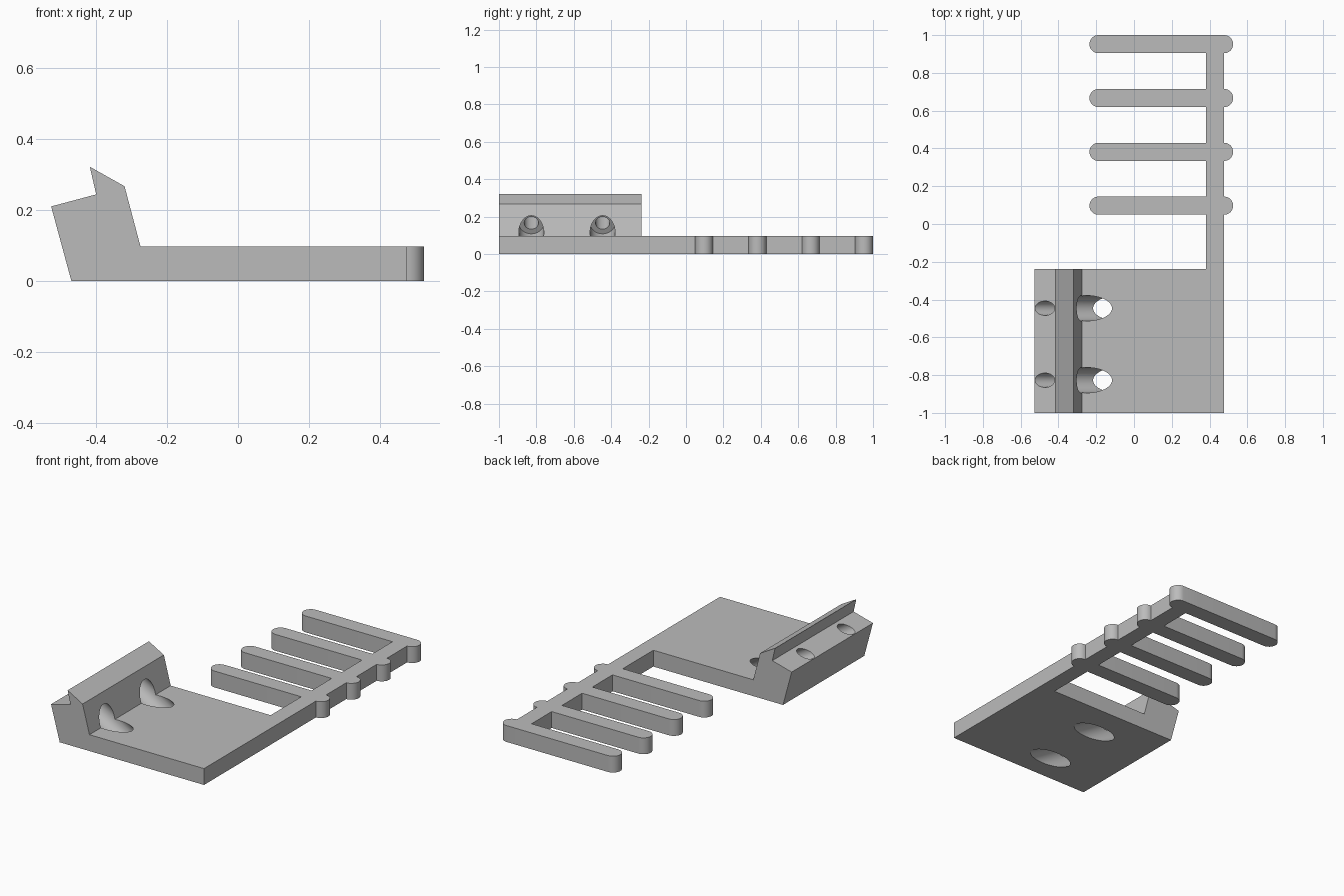
import bpy, bmesh, math
from mathutils import Vector

cube = bpy.data.objects.get("Cube")
if cube:
    bpy.data.objects.remove(cube, do_unlink=True)

grey = bpy.data.materials.new("plain grey")
grey.use_nodes = True
COLOUR = (0.5, 0.5, 0.5, 1)
grey.diffuse_color = COLOUR
grey.node_tree.nodes["Principled BSDF"].inputs["Base Color"].default_value = COLOUR

THICK = 0.097                    # plate and comb thickness
FRONT, BACK = -1.0, -0.238       # plate depth
RAIL_IN, RAIL_OUT = 0.381, 0.477
TIP_X, R = -0.188, 0.048         # finger tip centre and rounding radius
FINGERS = [0.952 - 0.285 * i for i in (3, 2, 1, 0)]


def extrude(name, points, offset):
    """Solid prism from a closed outline, pushed along offset."""
    bm = bmesh.new()
    face = bm.faces.new([bm.verts.new(p) for p in points])
    new = bmesh.ops.extrude_face_region(bm, geom=[face])["geom"]
    bmesh.ops.translate(bm, vec=offset, verts=[v for v in new if isinstance(v, bmesh.types.BMVert)])
    bmesh.ops.recalc_face_normals(bm, faces=bm.faces)
    mesh = bpy.data.meshes.new(name)
    bm.to_mesh(mesh)
    bm.free()
    mesh.materials.append(grey)
    obj = bpy.data.objects.new(name, mesh)
    bpy.context.collection.objects.link(obj)
    return obj


def cylinder(name, start, end, radius):
    axis = end - start
    bpy.ops.mesh.primitive_cylinder_add(vertices=48, radius=radius, depth=axis.length,
                                        location=(start + end) / 2,
                                        rotation=axis.to_track_quat('Z', 'Y').to_euler())
    obj = bpy.context.object
    obj.name = name
    obj.hide_render = True
    obj.data.materials.append(grey)
    return obj


def combine(target, other, operation):
    """Apply a boolean and drop the helper."""
    bpy.context.view_layer.objects.active = target
    mod = target.modifiers.new("combine", 'BOOLEAN')
    mod.operation, mod.object, mod.solver = operation, other, 'EXACT'
    bpy.ops.object.modifier_apply(modifier=mod.name)
    bpy.data.objects.remove(other, do_unlink=True)


def arc(x, y, start):
    """Half circle, counterclockwise from the start angle in degrees."""
    angles = [math.radians(start + 180 * i / 16) for i in range(17)]
    return [(x + R * math.cos(a), y + R * math.sin(a), 0) for a in angles]


# Plate with the leaning, lipped block at its side
profile = [(-0.47, 0), (-0.527, 0.21), (-0.4, 0.244), (-0.418, 0.322),
           (-0.32, 0.267), (-0.275, THICK), (RAIL_OUT, THICK), (RAIL_OUT, 0)]
bracket = extrude("bracket", [(x, FRONT, z) for x, z in profile], (0, BACK - FRONT, 0))

# Rail with rounded fingers, traced as one outline
outline = [(RAIL_IN, BACK - 0.1, 0), (RAIL_OUT, BACK - 0.1, 0)]
for y in FINGERS:
    outline += arc(RAIL_OUT, y, -90)
for y in reversed(FINGERS):
    outline += [(RAIL_IN, y + R, 0)] + arc(TIP_X, y, 90) + [(RAIL_IN, y - R, 0)]
combine(bracket, extrude("comb", outline, (0, 0, THICK)), 'UNION')

# Slanted screw holes, each with a wide recess breaking through the plate
slope = Vector((math.cos(math.radians(30)), 0, -0.5))
for y in (-0.446, -0.827):
    shoulder = Vector((-0.37, y, 0.166))
    combine(bracket, cylinder("screw_recess", shoulder, shoulder + slope * 0.6, 0.067), 'DIFFERENCE')
    combine(bracket, cylinder("screw_hole", shoulder - slope * 0.3, shoulder + slope * 0.1, 0.038), 'DIFFERENCE')

bpy.ops.object.select_all(action='DESELECT')
bracket.select_set(True)
bpy.context.view_layer.objects.active = bracket
bpy.ops.object.shade_smooth_by_angle(angle=math.radians(30))
